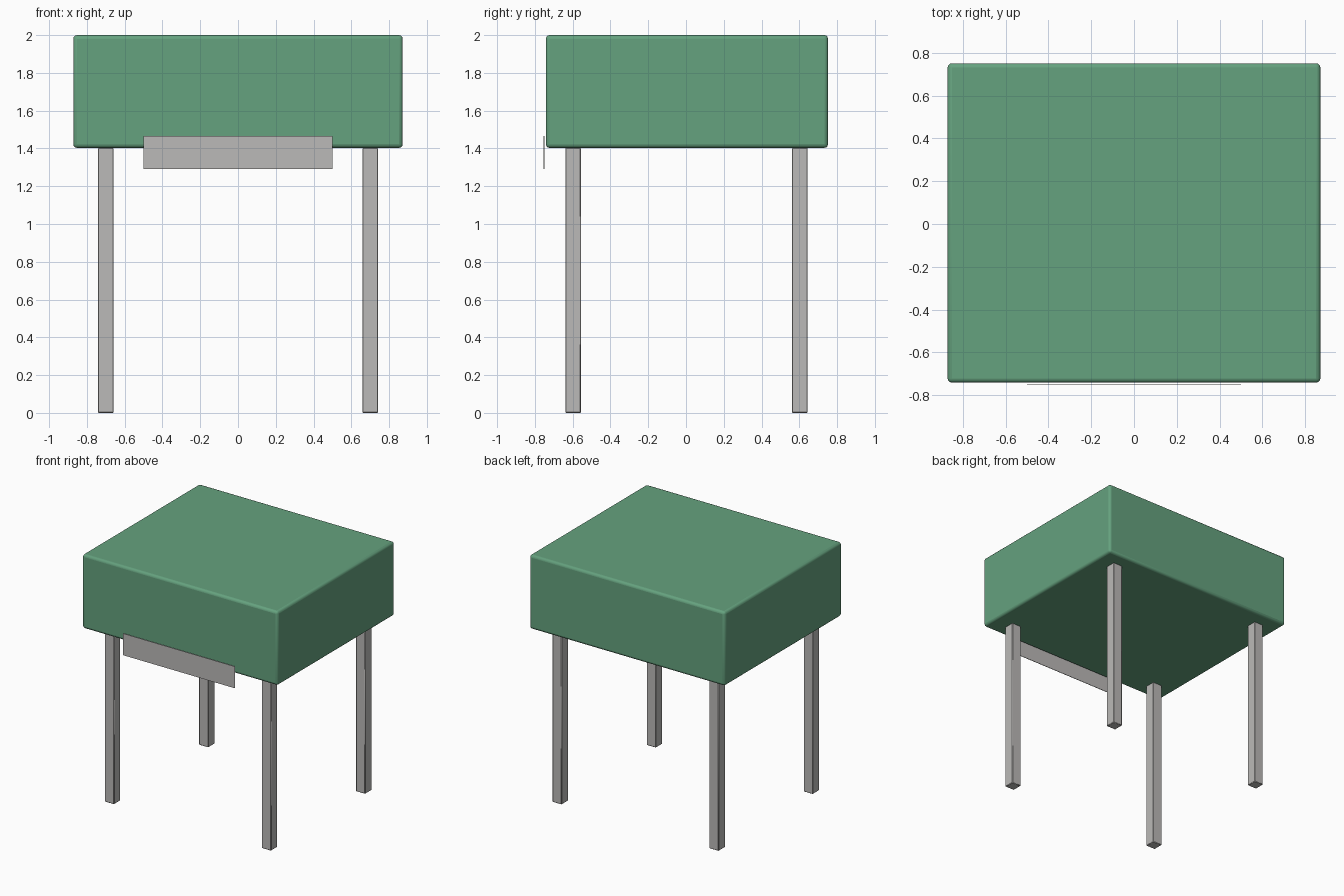
import bpy

default_cube = bpy.data.objects.get("Cube")
if default_cube:
    bpy.data.objects.remove(default_cube, do_unlink=True)


def make_material(name, rgb):
    mat = bpy.data.materials.new(name)
    mat.use_nodes = True
    color = (*rgb, 1.0)
    mat.diffuse_color = color
    mat.node_tree.nodes["Principled BSDF"].inputs["Base Color"].default_value = color
    return mat


def make_box(name, center, size, mat, bevel=0.0, segments=1):
    bpy.ops.mesh.primitive_cube_add(size=1, location=center)
    obj = bpy.context.object
    obj.name = name
    obj.scale = size
    bpy.ops.object.transform_apply(location=False, rotation=False, scale=True)
    obj.data.materials.append(mat)
    if bevel:
        mod = obj.modifiers.new("rounded_edges", "BEVEL")
        mod.width = bevel
        mod.segments = segments
        bpy.ops.object.shade_smooth_by_angle()
    return obj


green = make_material("green", (0.13, 0.36, 0.21))
grey = make_material("warm_grey", (0.50, 0.49, 0.48))

BODY_Y = 0.005
BODY_BASE = 1.403

# Padded block on top
make_box("seat_block", (0, BODY_Y, (2 + BODY_BASE) / 2),
         (1.744, 1.494, 2 - BODY_BASE), green, 0.02, 3)

# Four square legs
for side, x in (("left", 0.70), ("right", -0.70)):
    for end, y in (("front", -0.6), ("back", 0.6)):
        make_box(f"{end}_{side}_leg", (x, y + BODY_Y / 2, BODY_BASE / 2),
                 (0.083, 0.083, BODY_BASE), grey, 0.004)

# Thin plate hung just ahead of the front face
make_box("front_plate", (0, -0.752, 1.378), (1.0, 0.004, 0.175), grey)
